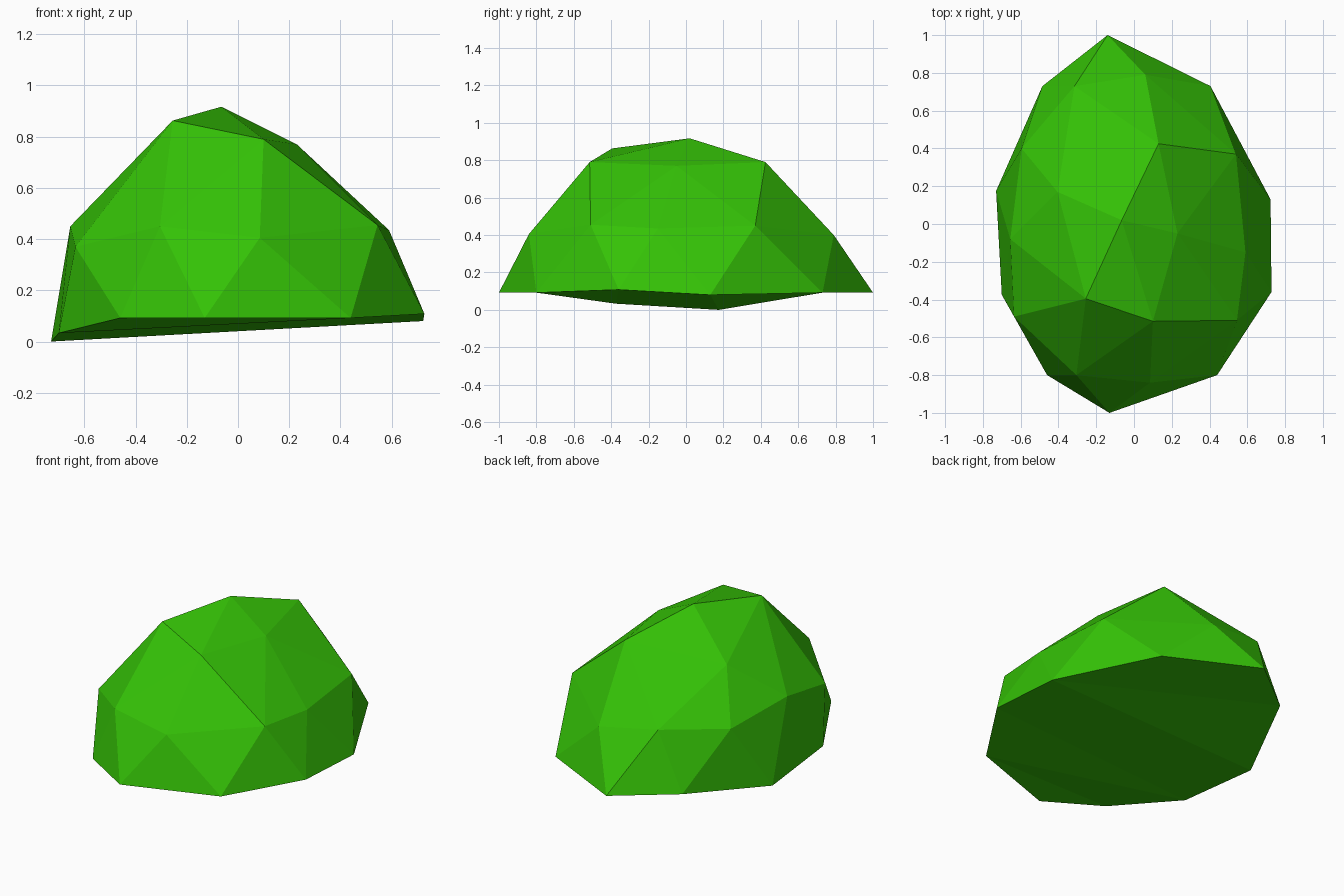
import bpy
import bmesh

# Remove the default cube
default_cube = bpy.data.objects.get("Cube")
if default_cube:
    bpy.data.objects.remove(default_cube, do_unlink=True)

# Leaf green material
leaf_green = bpy.data.materials.new("leaf_green")
leaf_green.use_nodes = True
colour = (0.035, 0.54, 0.002, 1.0)
leaf_green.diffuse_color = colour
leaf_green.node_tree.nodes["Principled BSDF"].inputs["Base Color"].default_value = colour

# Irregular rings of the dome, each running counter-clockwise from above
crown = (-0.065, 0.02, 0.917)
upper_ring = [(0.13, 0.425, 0.79), (-0.405, 0.17, 0.68), (-0.255, -0.395, 0.863),
              (0.1, -0.515, 0.79), (0.23, -0.05, 0.77)]
middle_ring = [(0.54, 0.37, 0.45), (0.06, 0.79, 0.4), (-0.315, 0.73, 0.455),
               (-0.595, 0.4, 0.41), (-0.655, -0.08, 0.45), (-0.635, -0.49, 0.37),
               (-0.305, -0.8, 0.45), (0.085, -0.84, 0.405), (0.545, -0.51, 0.455),
               (0.59, -0.15, 0.435)]
base_ring = [(0.405, 0.73, 0.092), (-0.14, 1.0, 0.092), (-0.485, 0.73, 0.092),
             (-0.73, 0.175, 0.0), (-0.7, -0.375, 0.033), (-0.46, -0.8, 0.092),
             (-0.13, -1.0, 0.092), (0.44, -0.8, 0.092), (0.728, -0.36, 0.108),
             (0.723, 0.13, 0.08)]

bm = bmesh.new()


def add_ring(points):
    return [bm.verts.new(p) for p in points]


top = bm.verts.new(crown)
upper, middle, base = map(add_ring, (upper_ring, middle_ring, base_ring))

# Crown fan and the shoulder facets below it
for i in range(len(upper)):
    a, b = upper[i], upper[(i + 1) % len(upper)]
    before, below, after = (middle[(2 * i + k) % len(middle)] for k in range(3))
    bm.faces.new((top, a, b))
    bm.faces.new((a, after, b))
    bm.faces.new((a, before, below))
    bm.faces.new((a, below, after))

# Zigzag skirt down to the ground
for i in range(len(base)):
    bm.faces.new((middle[i], base[i - 1], base[i]))
    bm.faces.new((middle[i - 1], base[i - 1], middle[i]))

# Underside: bands across from side to side, closed by a triangle at each end
bm.faces.new((base[0], base[1], base[2]))
for i in range(2, 5):
    right, next_right = base[2 - i], base[1 - i]
    bm.faces.new((base[i], base[i + 1], next_right))
    bm.faces.new((base[i], next_right, right))
bm.faces.new((base[5], base[6], base[7]))
bmesh.ops.recalc_face_normals(bm, faces=bm.faces[:])

# Flat-shaded bush
mesh = bpy.data.meshes.new("bush")
bm.to_mesh(mesh)
bm.free()
mesh.materials.append(leaf_green)
bush = bpy.data.objects.new("bush", mesh)
bpy.context.collection.objects.link(bush)
